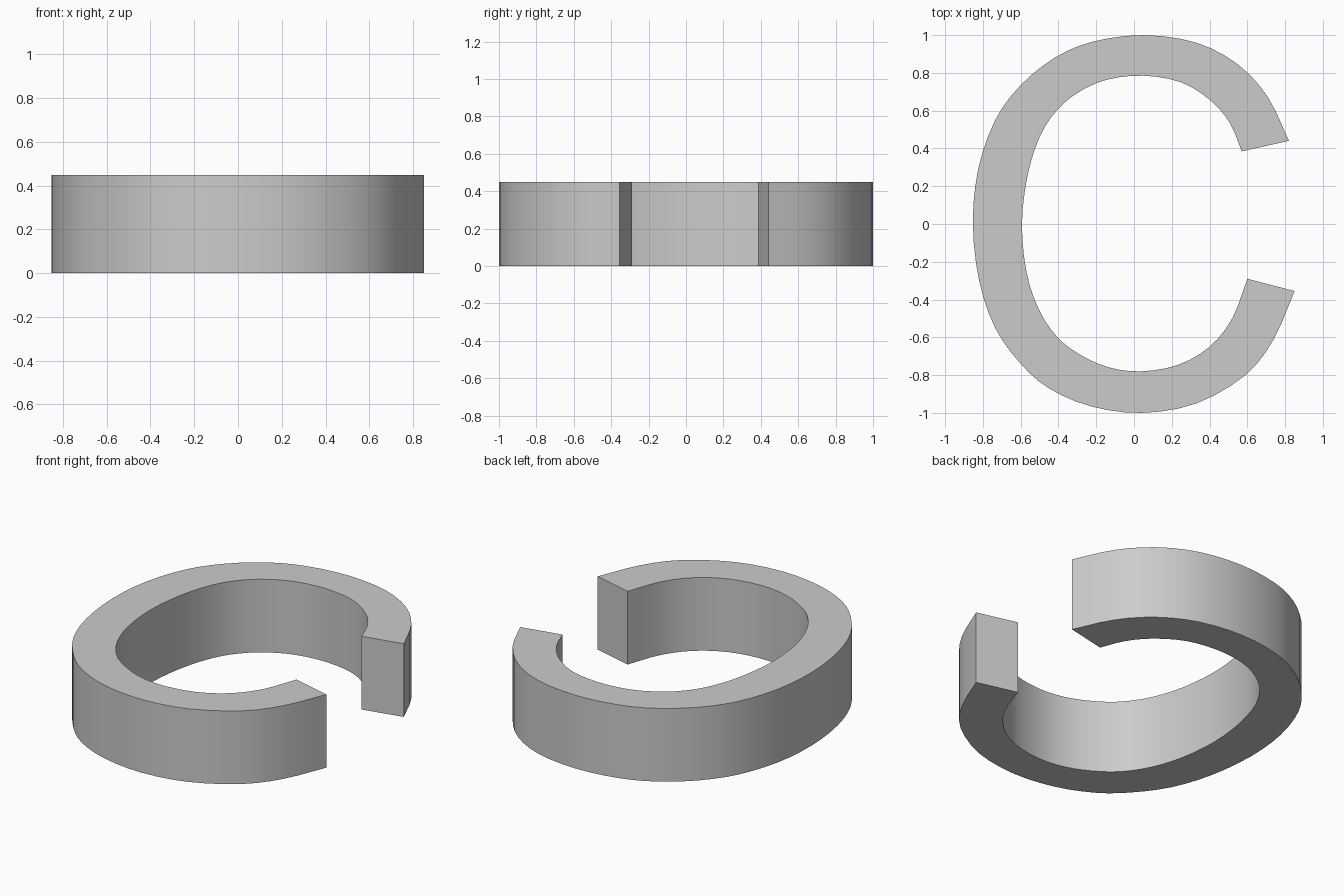
import bpy
import bmesh
import math
from mathutils import Vector

cube = bpy.data.objects.get("Cube")
if cube:
    bpy.data.objects.remove(cube, do_unlink=True)

HEIGHT = 0.45
STEPS = 3

# Rim outlines, running from the upper tip round the left to the lower tip
OUTER = [(0.82, 0.44), (0.71, 0.67), (0.55, 0.845), (0.33, 0.96), (0.05, 1.0),
         (-0.22, 0.965), (-0.42, 0.88), (-0.60, 0.735), (-0.735, 0.55), (-0.825, 0.29),
         (-0.853, 0.0), (-0.82, -0.30), (-0.735, -0.55), (-0.60, -0.74), (-0.45, -0.87),
         (-0.23, -0.965), (0.04, -1.0), (0.33, -0.95), (0.59, -0.80), (0.74, -0.61), (0.85, -0.355)]
INNER = [(0.57, 0.385), (0.51, 0.53), (0.41, 0.65), (0.25, 0.75), (0.05, 0.785),
         (-0.14, 0.765), (-0.29, 0.70), (-0.41, 0.60), (-0.50, 0.46), (-0.565, 0.25),
         (-0.593, 0.0), (-0.57, -0.25), (-0.505, -0.45), (-0.405, -0.60), (-0.28, -0.695),
         (-0.13, -0.76), (0.04, -0.78), (0.235, -0.745), (0.40, -0.65), (0.52, -0.50), (0.60, -0.29)]


def smooth_path(points):
    """Catmull-Rom curve through the points, with open ends."""
    p = [Vector(q) for q in points]
    p = [2 * p[0] - p[1]] + p + [2 * p[-1] - p[-2]]
    path = []
    for a, b, c, d in zip(p, p[1:], p[2:], p[3:]):
        for i in range(STEPS):
            t = i / STEPS
            path.append(0.5 * (2 * b + (c - a) * t + (2 * a - 5 * b + 4 * c - d) * t * t
                               + (3 * b - a - 3 * c + d) * t ** 3))
    return path + [p[-2]]


# Flat band between the two outlines, extruded upward
bm = bmesh.new()
rims = [[bm.verts.new((q.x, q.y, 0)) for q in smooth_path(rim)] for rim in (OUTER, INNER)]
outer, inner = rims
for i in range(len(outer) - 1):
    bm.faces.new((outer[i], outer[i + 1], inner[i + 1], inner[i]))
top = bmesh.ops.extrude_face_region(bm, geom=bm.faces[:], use_keep_orig=True)
bmesh.ops.translate(bm, vec=(0, 0, HEIGHT),
                    verts=[g for g in top["geom"] if isinstance(g, bmesh.types.BMVert)])
bmesh.ops.recalc_face_normals(bm, faces=bm.faces[:])
mesh = bpy.data.meshes.new("open_ring")
bm.to_mesh(mesh)
bm.free()
ring = bpy.data.objects.new("open_ring", mesh)
bpy.context.collection.objects.link(ring)

# Plain grey material
grey = bpy.data.materials.new("light_grey")
grey.use_nodes = True
colour = (0.6, 0.6, 0.6, 1)
grey.diffuse_color = colour
grey.node_tree.nodes["Principled BSDF"].inputs["Base Color"].default_value = colour
mesh.materials.append(grey)

# Smooth curved walls, crisp rims
bpy.ops.object.select_all(action="DESELECT")
ring.select_set(True)
bpy.context.view_layer.objects.active = ring
bpy.ops.object.shade_smooth_by_angle(angle=math.radians(30))
